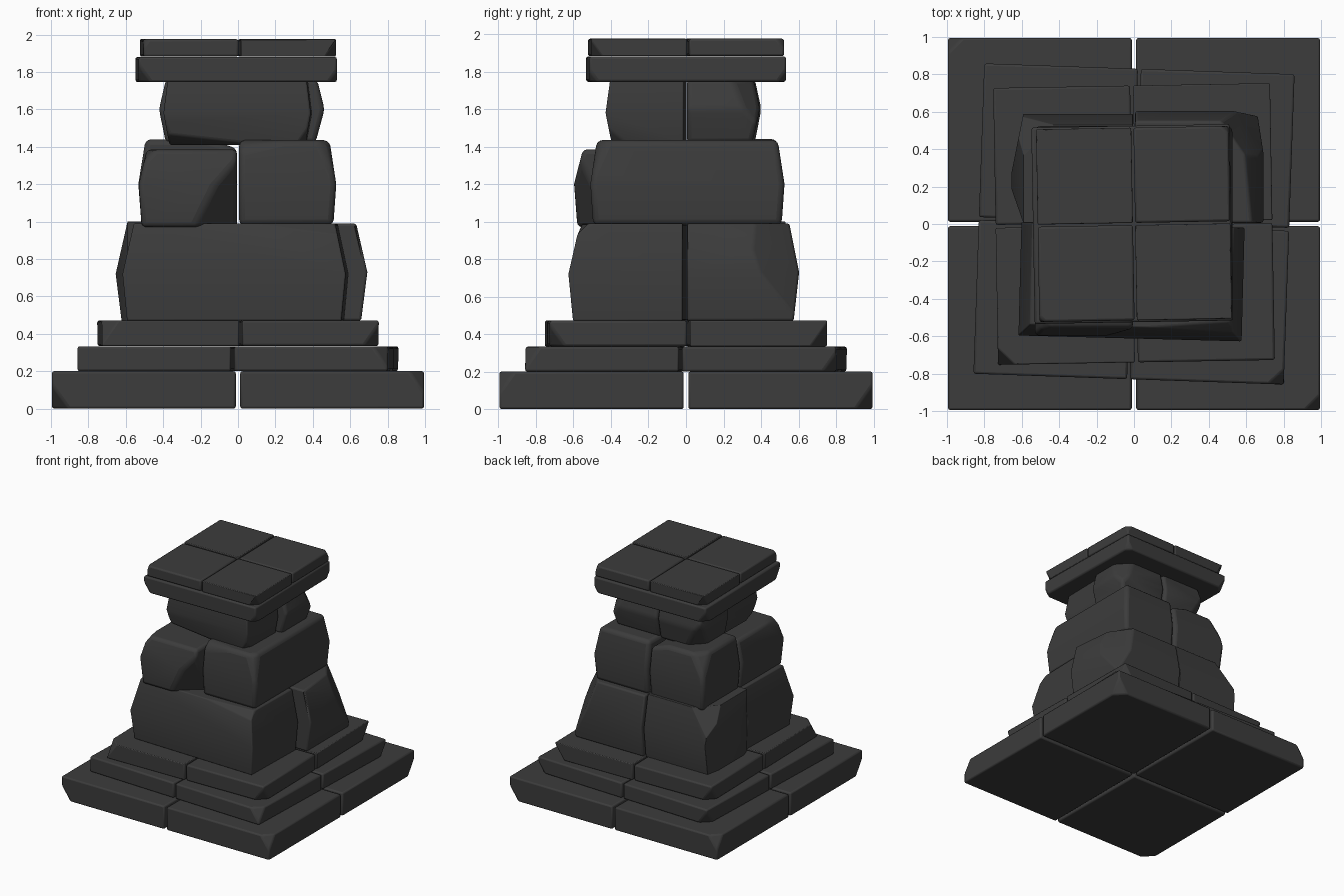
import bpy, bmesh, math
from mathutils import Vector

cube = bpy.data.objects.get("Cube")
if cube:
    bpy.data.objects.remove(cube, do_unlink=True)

stone_mat = bpy.data.materials.new("dark stone")
stone_mat.use_nodes = True
GREY = (0.045, 0.045, 0.045, 1)
stone_mat.diffuse_color = GREY
bsdf = stone_mat.node_tree.nodes["Principled BSDF"]
bsdf.inputs["Base Color"].default_value = GREY
bsdf.inputs["Roughness"].default_value = 0.9


def block(name, xs, ys, levels, cuts=(), turn=0, bevel=0.012, segments=2):
    """Box lofted through (height, spread) levels, then chipped by planes."""
    bm = bmesh.new()
    rings = []
    for z, s in levels:
        corners = ((xs[0], ys[0]), (xs[1], ys[0]), (xs[1], ys[1]), (xs[0], ys[1]))
        rings.append([bm.verts.new((x * s, y * s, z)) for x, y in corners])
    bm.faces.new(rings[0][::-1])
    bm.faces.new(rings[-1])
    for low, high in zip(rings, rings[1:]):
        for i in range(4):
            j = (i + 1) % 4
            bm.faces.new((low[i], low[j], high[j], high[i]))
    for point, normal in cuts:
        bmesh.ops.bisect_plane(bm, geom=bm.verts[:] + bm.edges[:] + bm.faces[:],
                               plane_co=point, plane_no=Vector(normal).normalized(),
                               clear_outer=True)
        rim = [e for e in bm.edges if e.is_boundary]
        if rim:
            bmesh.ops.holes_fill(bm, edges=rim)
    bmesh.ops.recalc_face_normals(bm, faces=bm.faces)
    mesh = bpy.data.meshes.new(name)
    bm.to_mesh(mesh)
    bm.free()
    mesh.materials.append(stone_mat)
    obj = bpy.data.objects.new(name, mesh)
    bpy.context.collection.objects.link(obj)
    obj.rotation_euler.z = math.radians(turn)
    mod = obj.modifiers.new("worn edges", "BEVEL")
    mod.width = bevel
    mod.segments = segments
    mod.limit_method = "ANGLE"
    mod.angle_limit = math.radians(22)
    bpy.ops.object.select_all(action="DESELECT")
    obj.select_set(True)
    bpy.context.view_layer.objects.active = obj
    bpy.ops.object.shade_smooth_by_angle(angle=math.radians(35))
    return obj


def corner_chip(sx, sy, half, z0, z1, up, size):
    """Plane that knocks off an outer corner, at its top or its bottom."""
    z = z1 if up > 0 else z0
    return ((sx * (half - size), sy * half, z), (sx, sy, up * 0.7))


QUADS = {"front_right": (-1, -1), "front_left": (1, -1),
         "back_right": (-1, 1), "back_left": (1, 1)}


def slab_ring(name, half, gap, z0, z1, turn, chips):
    """Four square slabs; chips maps a quadrant to (direction, size)."""
    for quad, (sx, sy) in QUADS.items():
        cuts = []
        if quad in chips:
            up, size = chips[quad]
            cuts.append(corner_chip(sx, sy, half, z0, z1, up, size))
        block(f"{name}_{quad}", sorted((sx * gap, sx * half)), sorted((sy * gap, sy * half)),
              [(z0, 1), (z1, 1)], cuts, turn)


# Stepped plinth
slab_ring("base_slab", 0.995, 0.012, 0.0, 0.2, 0,
          {"front_left": (1, 0.08), "back_right": (1, 0.08),
           "front_right": (-1, 0.09), "back_left": (-1, 0.09)})
slab_ring("middle_step", 0.83, 0.008, 0.2, 0.333, -2,
          {"front_left": (1, 0.08), "back_right": (-1, 0.08), "back_left": (-1, 0.07)})
slab_ring("upper_step", 0.74, 0.008, 0.335, 0.472, 1,
          {"front_right": (1, 0.09), "front_left": (-1, 0.08),
           "back_right": (-1, 0.08), "back_left": (-1, 0.09)})

# Lower course of rough stones
block("lower_stone_front", (-0.59, 0.58), (-0.6, -0.004),
      [(0.47, 0.98), (0.72, 1.02), (0.99, 0.92)],
      [((-0.55, -0.6, 0.95), (-1, -1, 0.9)), ((0.55, -0.59, 0.93), (1, -0.4, 1)),
       ((0, -0.58, 0.97), (0.1, -1, 1))], -1.5, 0.035, 3)
block("lower_stone_back_right", (-0.635, -0.006), (0.006, 0.57),
      [(0.47, 0.98), (0.72, 1.03), (1.0, 0.93)],
      [((-0.6, 0.03, 0.7), (-1, -0.35, 0)), ((-0.56, 0.5, 0.9), (-1, 1, 1)),
       ((-0.61, 0.5, 0.7), (-1, 0.2, 0))], 0, 0.03, 3)
block("lower_stone_back_left", (0.006, 0.665), (0.006, 0.58),
      [(0.47, 0.99), (0.73, 1.04), (0.99, 0.95)],
      [((0.67, 0.42, 0.74), (1, 0.7, 0.45)), ((0.61, 0.3, 0.97), (1, 0.1, 0.5))],
      0, 0.03, 3)

# Middle course
block("middle_stone_left", (0.006, 0.515), (-0.5, 0.515),
      [(0.98, 0.99), (1.2, 1.02), (1.435, 0.95)],
      [((0.1, -0.5, 1.38), (-0.2, -1, 1)), ((0.48, -0.47, 1.37), (1, -1, 0.6))],
      0, 0.035, 3)
block("middle_stone_front_right", (-0.52, -0.006), (-0.585, -0.006),
      [(0.97, 0.99), (1.2, 1.02), (1.385, 0.94)],
      [((-0.24, -0.6, 1.0), (0.62, -0.75, -0.36)), ((-0.47, -0.55, 1.36), (-1, -0.3, 1))],
      0, 0.025, 3)
block("middle_stone_back_right", (-0.52, -0.006), (0.006, 0.51),
      [(0.97, 0.99), (1.2, 1.025), (1.44, 0.95)],
      [((-0.49, 0.46, 1.36), (-1, 0.8, 0.8)), ((-0.1, 0.2, 1.42), (0.3, 0, 1))],
      0, 0.03, 3)

# Upper course
block("upper_stone_front", (-0.38, 0.385), (-0.41, -0.004),
      [(1.41, 0.95), (1.58, 1.03), (1.76, 0.97)],
      [((0.34, -0.4, 1.44), (1, -0.5, -0.8)), ((-0.36, -0.4, 1.47), (-1, -0.6, -0.5)),
       ((0, -0.4, 1.43), (-0.1, -0.6, -1))], -1, 0.03, 3)
block("upper_stone_back_right", (-0.41, -0.005), (0.005, 0.39),
      [(1.42, 0.94), (1.6, 1.03), (1.76, 0.94)],
      [((-0.39, 0.34, 1.55), (-1, 1, -0.7))], 0, 0.025, 3)
block("upper_stone_back_left", (0.005, 0.445), (0.005, 0.38),
      [(1.42, 0.93), (1.6, 1.04), (1.76, 0.95)],
      [((0.42, 0.32, 1.65), (1, 0.9, 0.6))], 0, 0.025, 3)

# Capstone and the four top tiles
block("capstone", (-0.54, 0.52), (-0.525, 0.525), [(1.745, 1), (1.88, 1)],
      [corner_chip(sx, sy, 0.525, 1.745, 1.88, -1, 0.05) for sx, sy in QUADS.values()], 1)
slab_ring("top_tile", 0.515, 0.006, 1.882, 1.975, 1,
          {"front_right": (1, 0.03), "back_left": (1, 0.04),
           "front_left": (-1, 0.06), "back_right": (-1, 0.06)})
